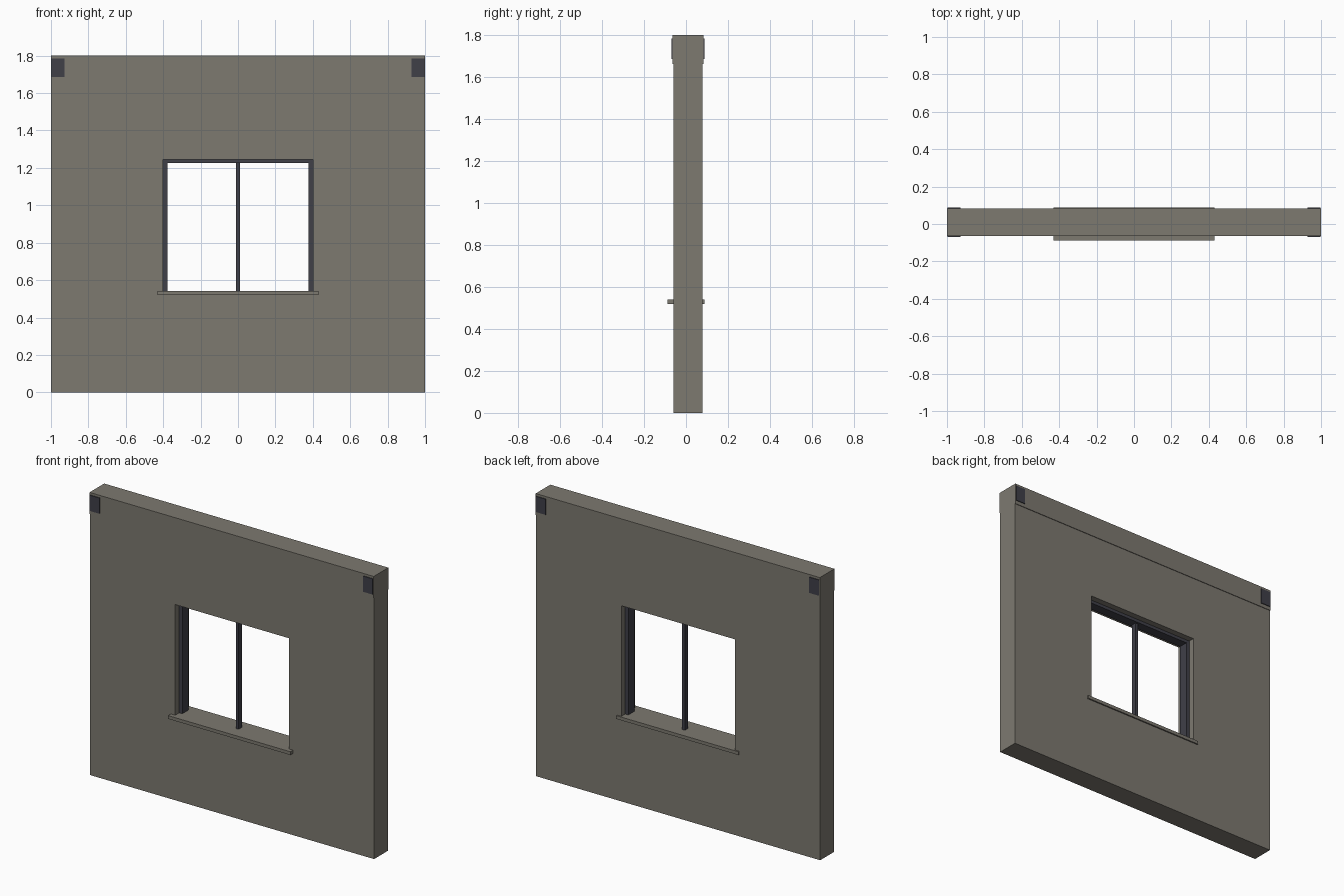
import bpy
import bmesh

if "Cube" in bpy.data.objects:
    bpy.data.objects.remove(bpy.data.objects["Cube"])


def material(name, rgb):
    m = bpy.data.materials.new(name)
    m.diffuse_color = (*rgb, 1)
    m.use_nodes = True
    m.node_tree.nodes["Principled BSDF"].inputs["Base Color"].default_value = m.diffuse_color
    return m


concrete = material("warm grey concrete", (0.205, 0.192, 0.163))
dark = material("dark slate metal", (0.050, 0.050, 0.064))


def finish(name, bm, mat):
    bmesh.ops.recalc_face_normals(bm, faces=bm.faces)
    me = bpy.data.meshes.new(name)
    bm.to_mesh(me)
    bm.free()
    me.materials.append(mat)
    ob = bpy.data.objects.new(name, me)
    bpy.context.collection.objects.link(ob)
    return ob


def box(name, x, y, z, mat):
    """Box from (min, max) ranges on each axis."""
    bm = bmesh.new()
    bmesh.ops.create_cube(bm, size=1)
    for v in bm.verts:
        v.co = [r[0] + (c + 0.5) * (r[1] - r[0]) for r, c in zip((x, y, z), v.co)]
    return finish(name, bm, mat)


def holed_slab(name, outer, inner, y, mat):
    """Slab with a rectangular opening; rectangles are (x0, x1, z0, z1)."""
    bm = bmesh.new()

    def ring(r, yy):
        x0, x1, z0, z1 = r
        return [bm.verts.new((a, yy, b)) for a, b in
                ((x0, z0), (x1, z0), (x1, z1), (x0, z1))]

    loops = [ring(outer, y[0]), ring(outer, y[1]), ring(inner, y[1]), ring(inner, y[0])]
    for k in range(4):
        a, b = loops[k], loops[(k + 1) % 4]
        for i in range(4):
            j = (i + 1) % 4
            bm.faces.new((a[i], a[j], b[j], b[i]))
    return finish(name, bm, mat)


# Wall panel with window opening
holed_slab("wall_panel", (-1, 1, 0, 1.662), (-0.4, 0.4, 0.53, 1.245),
           (-0.06, 0.079), concrete)

# Beam across the top, slightly proud of the wall
box("top_beam", (-1, 1), (-0.064, 0.083), (1.662, 1.8), concrete)

# Thin end plates on both faces of the beam
for side, sx in (("left", -1), ("right", 1)):
    xs = sorted((sx * 0.996, sx * 0.927))
    box("front_plate_" + side, xs, (-0.069, -0.062), (1.685, 1.785), dark)
    box("back_plate_" + side, xs, (0.081, 0.0875), (1.685, 1.785), dark)

# Sill running through the opening
box("window_sill", (-0.43, 0.43), (-0.0875, 0.0875), (0.52, 0.541), concrete)

# Window frame: jambs, head and central mullion
for side, sx in (("left", -1), ("right", 1)):
    box("frame_jamb_" + side, sorted((sx * 0.401, sx * 0.378)),
        (-0.02, 0.04), (0.535, 1.225), dark)
box("frame_head", (-0.401, 0.401), (-0.02, 0.04), (1.225, 1.246), dark)
box("mullion", (-0.01, 0.01), (-0.008, 0.024), (0.535, 1.23), dark)
